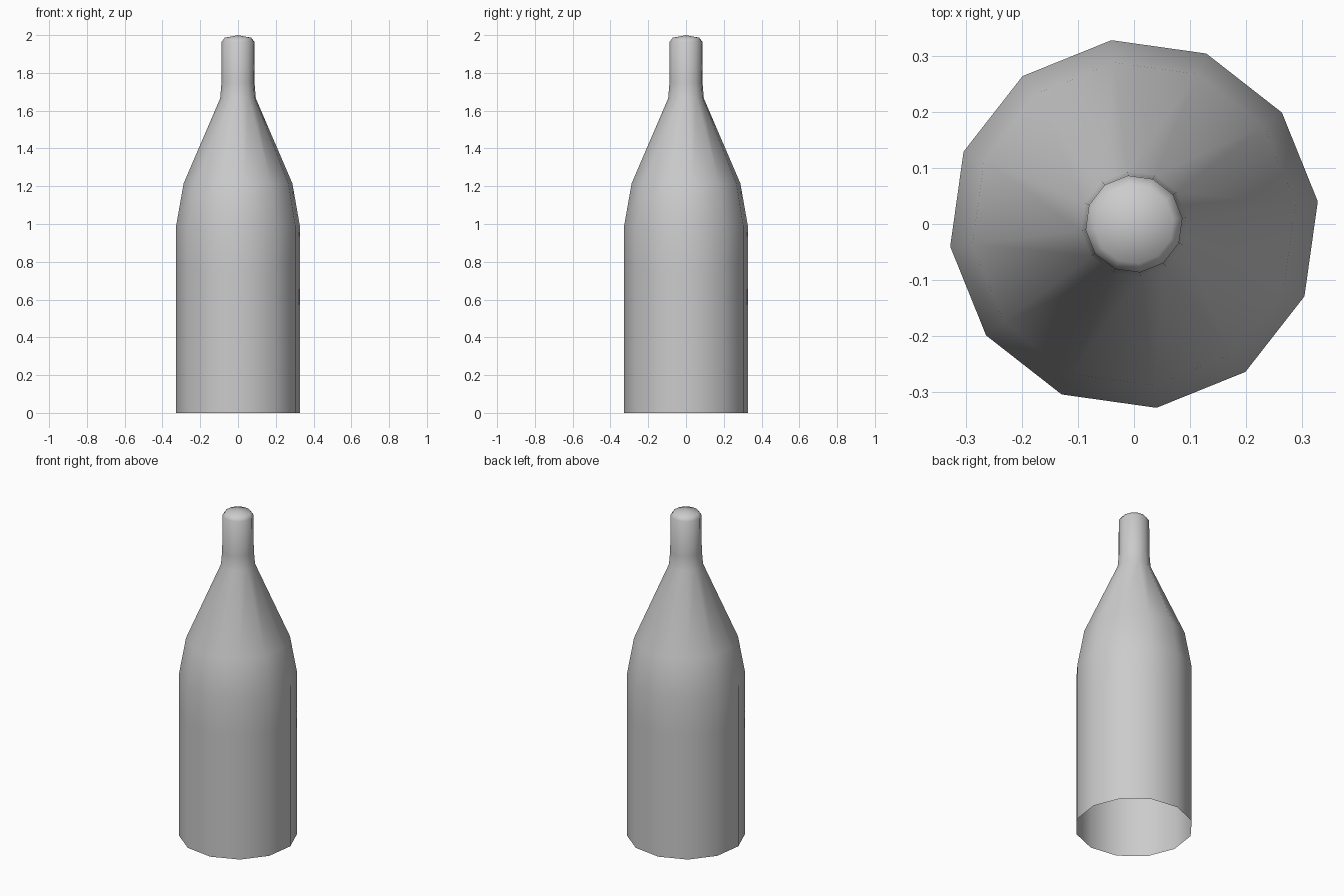
import bpy, bmesh, math

if "Cube" in bpy.data.objects:
    bpy.data.objects.remove(bpy.data.objects["Cube"])

SIDES = 12
TURN = math.radians(7)

# Bottle profile: (radius, height), open at the base
PROFILE = [(0.33, 0.0), (0.33, 0.76), (0.33, 0.99), (0.29, 1.215),
           (0.095, 1.665), (0.088, 1.75), (0.087, 1.965), (0.071, 1.986)]

bm = bmesh.new()
rings = []
for r, z in PROFILE:
    angles = [TURN + 2 * math.pi * i / SIDES for i in range(SIDES)]
    rings.append([bm.verts.new((r * math.cos(a), r * math.sin(a), z)) for a in angles])

# Walls between neighbouring rings
for low, high in zip(rings, rings[1:]):
    for i in range(SIDES):
        j = (i + 1) % SIDES
        bm.faces.new((low[i], low[j], high[j], high[i]))

# Slightly domed top
tip = bm.verts.new((0, 0, 2.0))
for i in range(SIDES):
    bm.faces.new((rings[-1][i], rings[-1][(i + 1) % SIDES], tip))

for f in bm.faces:
    f.smooth = True
mesh = bpy.data.meshes.new("bottle")
bm.to_mesh(mesh)
bm.free()
bottle = bpy.data.objects.new("bottle", mesh)
bpy.context.collection.objects.link(bottle)
